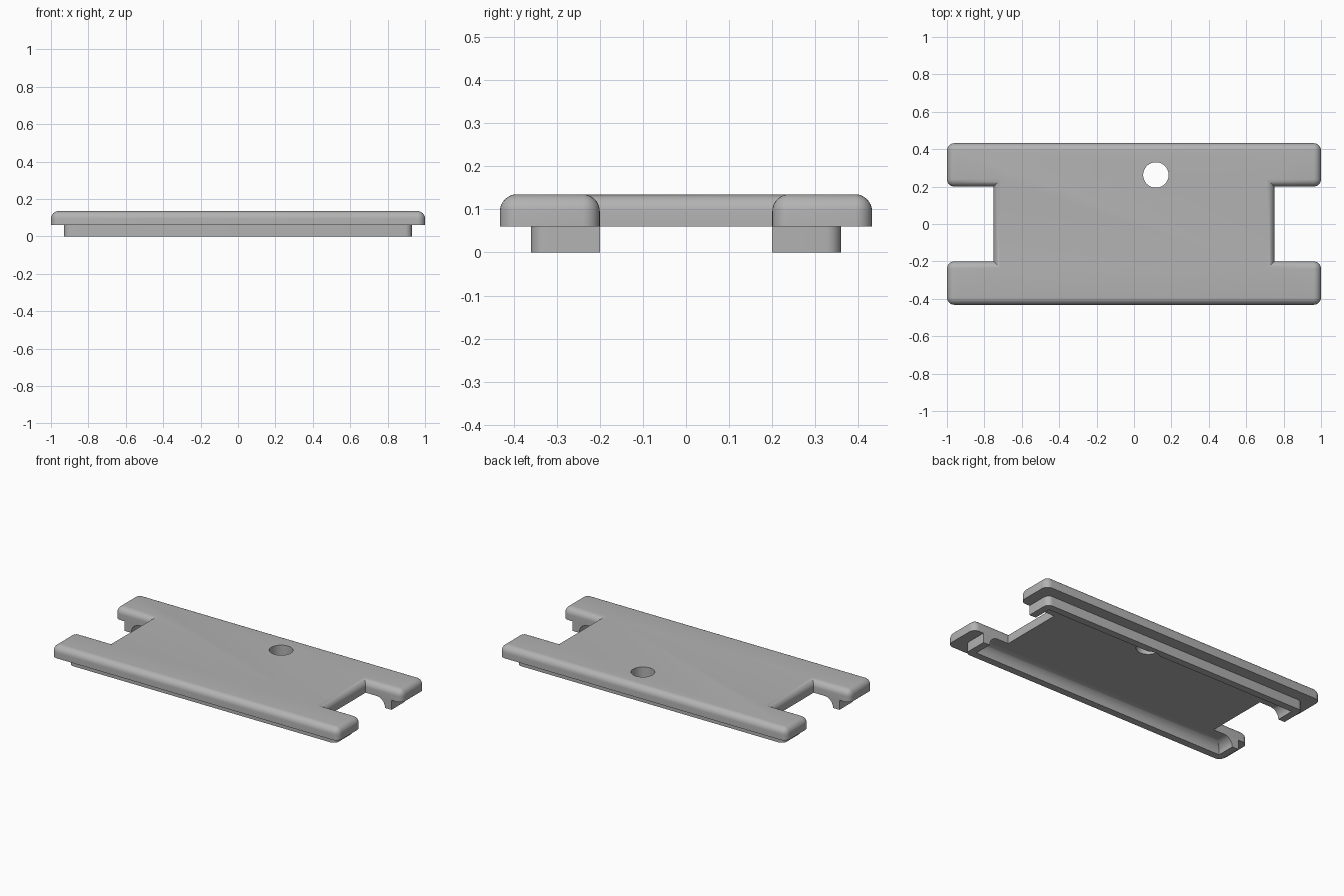
import bpy, bmesh
from math import sin, cos, pi

if "Cube" in bpy.data.objects:
    bpy.data.objects.remove(bpy.data.objects["Cube"])

grey = bpy.data.materials.new("plain_grey")
grey.use_nodes = True
COLOUR = (0.45, 0.45, 0.45, 1)
grey.diffuse_color = COLOUR
grey.node_tree.nodes["Principled BSDF"].inputs["Base Color"].default_value = COLOUR

UNDERSIDE, TOP = 0.06, 0.135


def finish(bm, name):
    bmesh.ops.remove_doubles(bm, verts=bm.verts, dist=0.0001)
    bmesh.ops.recalc_face_normals(bm, faces=bm.faces)
    mesh = bpy.data.meshes.new(name)
    bm.to_mesh(mesh)
    bm.free()
    mesh.materials.append(grey)
    obj = bpy.data.objects.new(name, mesh)
    bpy.context.collection.objects.link(obj)
    return obj


# Hole cutter
bpy.ops.mesh.primitive_cylinder_add(vertices=48, radius=0.068, depth=0.6, location=(0.117, 0.262, 0))
cutter = bpy.context.object
cutter.name = "hole_cutter"
cutter.data.materials.append(grey)

# Cover plate: H-shaped outline with rounded top edges and outer corners
X, Y, NX, NY, R = 1.0, 0.432, 0.75, 0.2, 0.04
right_side = [(X, -Y), (X, -NY), (NX, -NY), (NX, NY), (X, NY), (X, Y)]
outline = right_side + [(-x, -y) for x, y in right_side]
bm = bmesh.new()
face = bm.faces.new([bm.verts.new((x, y, UNDERSIDE)) for x, y in outline])
ext = bmesh.ops.extrude_face_region(bm, geom=[face])
bmesh.ops.translate(bm, vec=(0, 0, TOP - UNDERSIDE),
                    verts=[v for v in ext["geom"] if isinstance(v, bmesh.types.BMVert)])
bmesh.ops.recalc_face_normals(bm, faces=bm.faces)
rounded = []
for e in bm.edges:
    a, b = (v.co for v in e.verts)
    on_top = min(a.z, b.z) > TOP - 0.001
    outer_corner = abs(a.z - b.z) > 0.01 and abs(a.x) > 0.9
    if on_top or outer_corner:
        rounded.append(e)
bmesh.ops.bevel(bm, geom=rounded, offset=R, segments=8, profile=0.5,
                affect='EDGES', clamp_overlap=False)
plate = finish(bm, "cover_plate")


# Locating lip: a wall with a coved inner foot, swept round one long side
def lip_path(d, side):
    x, y, r = 0.93 - d, 0.36 - d, max(0.035 - d, 0)
    arc = [(x - r + r * cos(t * pi / 12), y - r + r * sin(t * pi / 12)) for t in range(7)]
    half = [(x, NY)] + arc
    return [(px, side * py) for px, py in half + [(-px, py) for px, py in reversed(half)]]


WALL, COVE = 0.045, 0.06
section = [(0, UNDERSIDE), (0, 0)]
section += [(WALL + COVE * (1 - cos(t * pi / 16)), COVE * sin(t * pi / 16)) for t in range(9)]


def make_lip(name, side):
    bm = bmesh.new()
    rows = [[bm.verts.new((x, y, z)) for x, y in lip_path(d, side)] for d, z in section]
    n = len(rows[0])
    for a, b in zip(rows, rows[1:] + rows[:1]):
        for i in range(n - 1):
            bm.faces.new((a[i], a[i + 1], b[i + 1], b[i]))
    for end in (0, n - 1):
        bm.faces.new([row[end] for row in rows])
    bmesh.ops.remove_doubles(bm, verts=bm.verts, dist=0.0001)
    bmesh.ops.dissolve_degenerate(bm, edges=bm.edges, dist=0.0001)
    return finish(bm, name)


parts = [plate, make_lip("front_lip", -1), make_lip("back_lip", 1)]

# Drill the hole and smooth the rounded surfaces
for obj in parts:
    bpy.ops.object.select_all(action='DESELECT')
    obj.select_set(True)
    bpy.context.view_layer.objects.active = obj
    if obj.name != "front_lip":
        mod = obj.modifiers.new("hole", 'BOOLEAN')
        mod.object = cutter
        mod.solver = 'EXACT'
        bpy.ops.object.modifier_apply(modifier=mod.name)
    bpy.ops.object.shade_smooth_by_angle(angle=pi / 6)
bpy.data.objects.remove(cutter)
